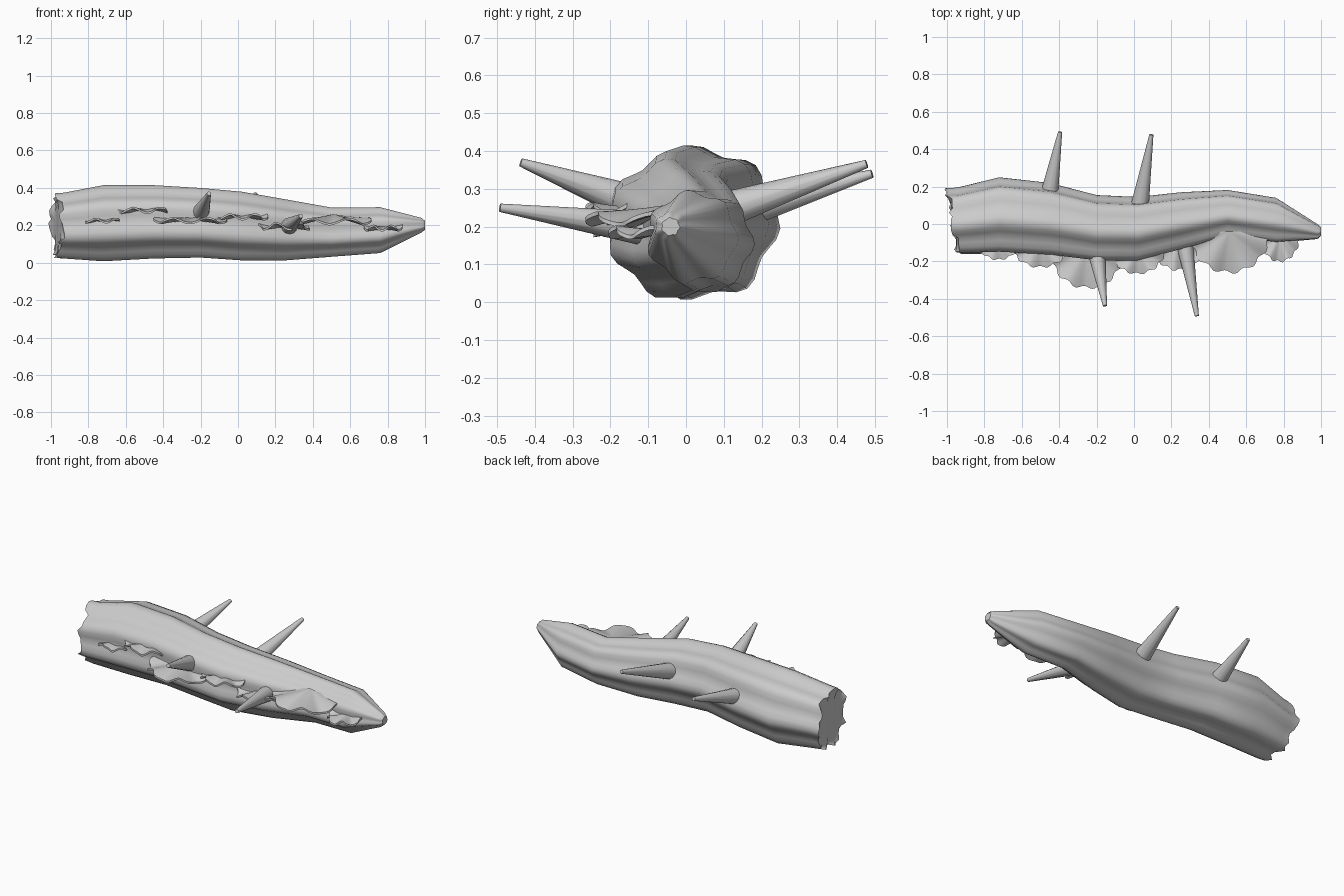
import bpy, bmesh, random
from math import sin, cos, pi, radians
from mathutils import Vector

if "Cube" in bpy.data.objects:
    bpy.data.objects.remove(bpy.data.objects["Cube"])

random.seed(4)


def make_object(name, bm, angle=0.7):
    bmesh.ops.recalc_face_normals(bm, faces=bm.faces)
    mesh = bpy.data.meshes.new(name)
    bm.to_mesh(mesh)
    bm.free()
    ob = bpy.data.objects.new(name, mesh)
    bpy.context.collection.objects.link(ob)
    bpy.ops.object.select_all(action='DESELECT')
    ob.select_set(True)
    bpy.context.view_layer.objects.active = ob
    bpy.ops.object.shade_smooth_by_angle(angle=angle)
    return ob


def bridge(bm, a, b):
    n = len(a)
    for i in range(n):
        bm.faces.new((a[i], a[(i + 1) % n], b[(i + 1) % n], b[i]))


# Fluted, winding trunk: x, y min, y max, z min, z max
STATIONS = [
    (-0.93, -0.16, 0.195, 0.02, 0.375),
    (-0.72, -0.155, 0.25, 0.005, 0.415),
    (-0.45, -0.17, 0.22, 0.02, 0.415),
    (-0.20, -0.20, 0.155, 0.025, 0.40),
    (0.02, -0.20, 0.145, 0.01, 0.38),
    (0.25, -0.14, 0.17, 0.01, 0.34),
    (0.50, -0.07, 0.182, 0.03, 0.295),
    (0.76, -0.10, 0.14, 0.05, 0.297),
    (0.98, -0.08, 0.00, 0.16, 0.24),
]
SEGS, LOBES = 42, 7
jag = [random.uniform(-0.02, 0.02) for _ in range(SEGS)]


def section(bm, st, scale=1.0, dx=0.0, broken=0.0, slant=0.0):
    x, y0, y1, z0, z1 = st
    ring = []
    for i in range(SEGS):
        u = 2 * pi * i / SEGS
        a = u - radians(4)
        r = scale * (0.935 + 0.065 * cos(LOBES * u))
        ry = (y1 - y0) / 2 * (1.07 if cos(a) < 0 else 1.0)
        rz = (z1 - z0) / 2 * (1.03 if sin(a) < 0 else 1.01)
        y = (y0 + y1) / 2 + r * ry * cos(a)
        z = (z0 + z1) / 2 + r * rz * sin(a)
        shift = broken * jag[i] - slant * y
        ring.append(bm.verts.new((x + dx + shift, y, z)))
    return ring


bm = bmesh.new()
end = STATIONS[0]
rings = [section(bm, end, 0.6, -0.033, 0, 0.16),
         section(bm, end, 0.86, -0.033, 0.5, 0.16),
         section(bm, end, 0.98, -0.038, 1, 0.16)]
rings += [section(bm, end, slant=0.08)]
rings += [section(bm, s) for s in STATIONS[1:]]
rings.append(section(bm, STATIONS[-1], 0.6, 0.02))
for a, b in zip(rings, rings[1:]):
    bridge(bm, a, b)
bm.faces.new(rings[0])
bm.faces.new(rings[-1])
make_object("trunk", bm)

# Broken branch stubs: base, tip
BRANCHES = [
    ((-0.46, 0.12, 0.235), (-0.395, 0.492, 0.34)),
    ((0.025, 0.06, 0.23), (0.093, 0.478, 0.366)),
    ((-0.205, -0.12, 0.255), (-0.155, -0.437, 0.37)),
    ((0.26, -0.04, 0.185), (0.336, -0.492, 0.25)),
]
for n, (p, q) in enumerate(BRANCHES):
    p, q = Vector(p), Vector(q)
    d = q - p
    bpy.ops.mesh.primitive_cone_add(vertices=12, radius1=0.052, radius2=0.011,
                                    depth=d.length, location=(p + q) / 2)
    ob = bpy.context.object
    ob.rotation_euler = d.to_track_quat('Z', 'Y').to_euler()
    ob.name = f"branch_{n + 1}"
    bpy.ops.object.shade_smooth_by_angle(angle=0.7)


# Ruffled shelf fungi: centre x, back y, z, half width, reach, wave height, lift
def shelf(name, cx, cy, cz, half, reach, wave, lift):
    bm = bmesh.new()
    steps, n = (0.0, 0.3, 0.6, 0.85, 1.0), 48
    phase = random.uniform(0, pi)
    layers = []
    for thick in (0.009, -0.009):
        rows = []
        for t in steps:
            row = []
            for i in range(n + 1):
                a = pi * i / n
                r = t * (1 + 0.045 * t * cos(13 * a + phase))
                z = cz + wave * t * t * sin(6.5 * a + phase) + lift * (1 - t)
                z += thick * (1 - 0.4 * t)
                row.append(bm.verts.new((cx + half * r * cos(a),
                                         cy - reach * r * sin(a), z)))
            rows.append(row)
        for r0, r1 in zip(rows, rows[1:]):
            for i in range(n):
                bm.faces.new((r0[i], r0[i + 1], r1[i + 1], r1[i]))
        layers.append(rows[-1])
    top, low = layers
    for i in range(n):
        bm.faces.new((top[i], top[i + 1], low[i + 1], low[i]))
    bmesh.ops.remove_doubles(bm, verts=bm.verts, dist=0.0005)
    make_object(name, bm, 0.9)


SHELVES = [
    (-0.725, -0.07, 0.225, 0.12, 0.12, 0.010, 0.0),
    (-0.50, -0.09, 0.28, 0.16, 0.14, 0.014, 0.0),
    (-0.25, -0.13, 0.225, 0.20, 0.21, 0.014, 0.01),
    (0.02, -0.13, 0.245, 0.145, 0.135, 0.014, 0.0),
    (0.235, -0.08, 0.195, 0.145, 0.165, 0.018, 0.0),
    (0.51, -0.04, 0.22, 0.215, 0.218, 0.015, 0.03),
    (0.78, -0.06, 0.185, 0.105, 0.14, 0.013, 0.0),
]
for n, s in enumerate(SHELVES):
    shelf(f"shelf_fungus_{n + 1}", *s)
